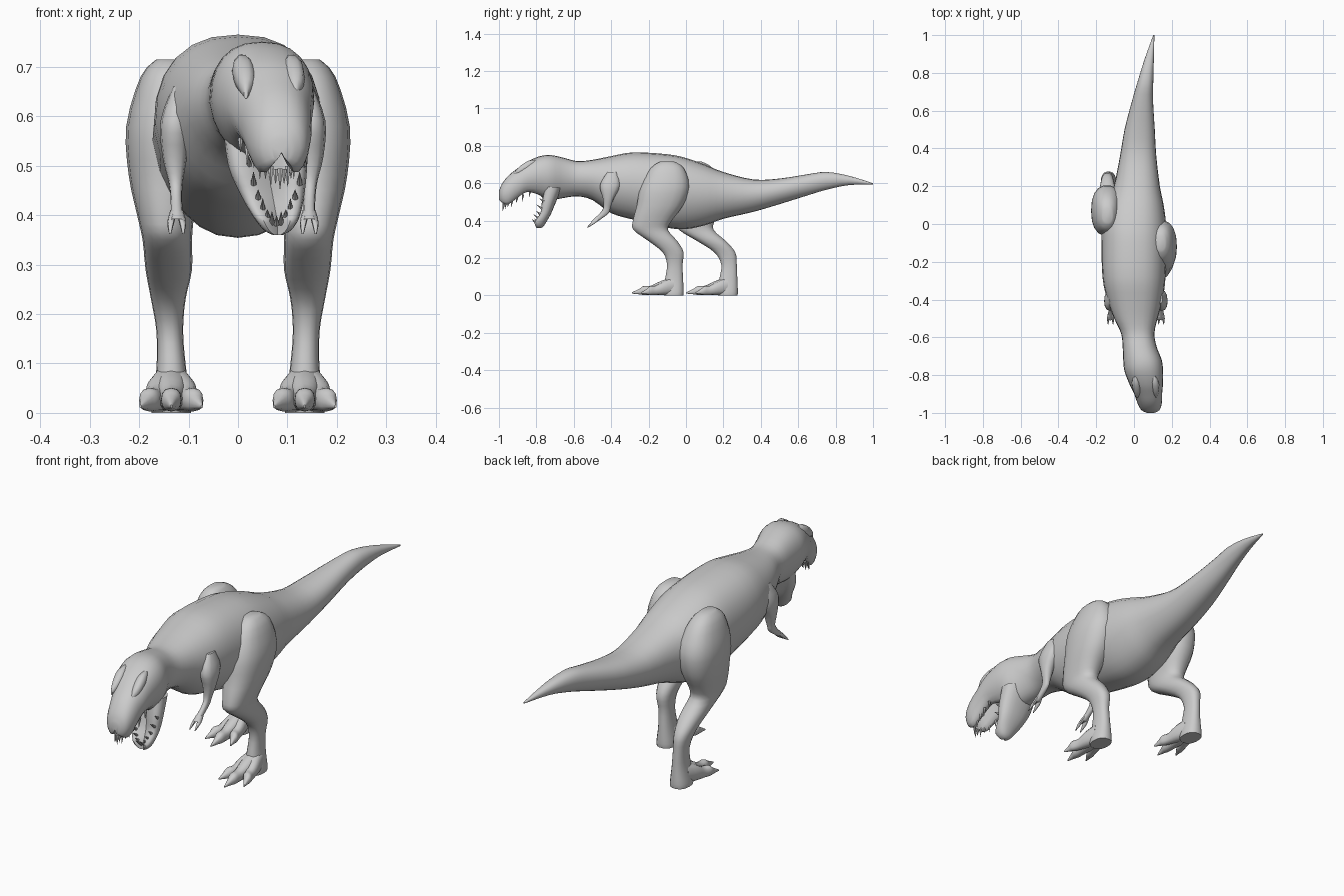
import bpy, bmesh
from math import sin, cos, pi, radians
from mathutils import Vector

if "Cube" in bpy.data.objects:
    bpy.data.objects.remove(bpy.data.objects["Cube"])


def finish(name, bm, angle=50):
    bmesh.ops.recalc_face_normals(bm, faces=bm.faces[:])
    me = bpy.data.meshes.new(name)
    bm.to_mesh(me)
    bm.free()
    ob = bpy.data.objects.new(name, me)
    bpy.context.collection.objects.link(ob)
    bpy.ops.object.select_all(action='DESELECT')
    ob.select_set(True)
    bpy.context.view_layer.objects.active = ob
    bpy.ops.object.shade_smooth_by_angle(angle=radians(angle))
    return ob


def smooth_rows(rows, steps):
    """Catmull-Rom interpolation of cross-section rows."""
    out = []
    for i in range(len(rows) - 1):
        p0, p1 = rows[max(i - 1, 0)], rows[i]
        p2, p3 = rows[i + 1], rows[min(i + 2, len(rows) - 1)]
        for k in range(steps):
            t = k / steps
            out.append([0.5 * (2 * b + (c - a) * t + (2 * a - 5 * b + 4 * c - d) * t * t
                               + (3 * b - a - 3 * c + d) * t ** 3)
                        for a, b, c, d in zip(p0, p1, p2, p3)])
    return out + [list(rows[-1])]


def loft(name, rows, axis, sides=20, power=0.85, steps=3, taper=0.0, scoop=lambda t: 0):
    """Rows are (position on axis, x centre, high edge, low edge, half width)."""
    bm = bmesh.new()
    rings = []
    for t, cx, hi, lo, hw in smooth_rows(rows, steps):
        ring = []
        for i in range(sides):
            a = 2 * pi * i / sides
            c, s = cos(a), sin(a)
            u = abs(c) ** power * (1 if c > 0 else -1)
            v = abs(s) ** power * (1 if s > 0 else -1)
            u *= 1 + taper * min(0, s)
            if s < 0:
                v *= 1 - scoop(t) * (1 - abs(c)) ** 2
            x, w = cx + hw * u, (hi + lo) / 2 + (hi - lo) / 2 * v
            ring.append(bm.verts.new((x, t, w) if axis == 'Y' else (x, w, t)))
        rings.append(ring)
    for r, q in zip(rings, rings[1:]):
        for i in range(sides):
            j = (i + 1) % sides
            bm.faces.new((r[i], r[j], q[j], q[i]))
    bm.faces.new(rings[0])
    bm.faces.new(rings[-1])
    return finish(name, bm)


def teeth(name, curve, direction, length, count):
    bm = bmesh.new()
    for i in range(count):
        t = 2 * i / (count - 1) - 1
        size = length * (1.15 if i % 2 else 0.8)
        d = Vector(direction).normalized()
        rot = d.to_track_quat('Z', 'Y').to_matrix().to_4x4()
        rot.translation = Vector(curve(t)) + d * size * 0.3
        bmesh.ops.create_cone(bm, cap_ends=True, segments=6, radius1=0.0065,
                              radius2=0.0005, depth=size, matrix=rot)
    finish(name, bm, 40)


# Head, neck, trunk and tail as one skin
loft("body", [
    (-1.0, .088, .555, .505, .02), (-.985, .087, .595, .48, .048),
    (-.95, .083, .64, .46, .064), (-.90, .075, .68, .495, .074),
    (-.85, .065, .715, .525, .088), (-.78, .052, .745, .52, .102),
    (-.72, .045, .75, .51, .102), (-.65, .03, .735, .522, .09),
    (-.58, .02, .718, .53, .088), (-.5, .01, .725, .51, .115),
    (-.4, .005, .745, .44, .147), (-.28, 0, .765, .405, .167),
    (-.1, 0, .755, .362, .172), (0, 0, .735, .355, .17),
    (.1, .005, .70, .375, .152), (.2, .015, .66, .41, .122),
    (.36, .022, .62, .447, .096), (.5, .03, .625, .488, .08),
    (.65, .045, .648, .535, .056), (.75, .06, .66, .565, .042),
    (.87, .08, .64, .59, .025), (1.0, .105, .6, .594, .003)],
    'Y', sides=24, taper=0.22, scoop=lambda y: max(0, min(.85, (-.76 - y) * 9)))

# Gaping lower jaw, hollow towards the front
loft("lower_jaw", [
    (.58, .055, -.66, -.77, .085), (.50, .06, -.695, -.785, .08),
    (.44, .07, -.72, -.79, .064), (.395, .078, -.745, -.82, .046),
    (.37, .08, -.762, -.812, .028), (.36, .08, -.775, -.8, .01)],
    'Z', scoop=lambda z: 1.1)

# Teeth and brow ridges
teeth("upper_teeth", lambda t: (.085 + .06 * t - .02 * t * t, -.975 + .14 * t * t,
                                .485 + .065 * t * t), (0, -.15, -1), .036, 15)
teeth("lower_teeth", lambda t: (.078 + .056 * t, -.8 + .035 * t * t,
                                .385 + .12 * t * t), (0, -.8, .6), .034, 13)
for side, label in ((1, "left"), (-1, "right")):
    x = .066 + side * .05
    loft("brow_" + label, [(-.92, x, .655, .635, .004), (-.89, x, .69, .645, .018),
                           (-.84, x - .006, .722, .66, .022), (-.79, x - .01, .725, .69, .005)],
         'Y', sides=10)

# Legs in mid stride: the left one is forward, the right one back
LEG = [(.715, .14, -.06, -.14, .025), (.68, .142, -.01, -.19, .055),
       (.58, .142, .02, -.245, .084), (.48, .145, -.015, -.265, .076),
       (.40, .146, -.075, -.285, .058), (.35, .143, -.095, -.282, .05),
       (.29, .14, -.045, -.2, .047), (.23, .141, -.012, -.125, .035),
       (.165, .138, -.018, -.102, .027), (.09, .135, -.015, -.112, .03),
       (.02, .135, -.012, -.12, .04), (0, .135, -.014, -.118, .04)]
for side, label, stride in ((1, "left", 0), (-1, "right", 1)):
    rows = []
    for z, x, back, front, hw in LEG:
        off = stride * (.29 - .27 * max(0, z - .18))
        rows.append((z, side * x, back + off, front + off, hw))
    loft("leg_" + label, rows, 'Z', sides=18)

    # Splayed toes with claws
    for n, (dx, length) in enumerate(((-.062, .175), (0, .225), (.062, .175))):
        y0, x0 = -.065 + .29 * stride, side * .135
        p = lambda k, top, bot, hw: (y0 - length * k, x0 + dx * k, top, bot, hw)
        loft(f"toe_{label}_{n}", [
            p(0, .10, .003, .036), p(.3, .078, .003, .032), p(.55, .052, .003, .022),
            p(.72, .05, .003, .02), p(.82, .036, .006, .013), p(1, .016, .01, .002)],
            'Y', sides=12)

    # Tiny arm with two fingers
    ax = lambda r: side * r + .01
    loft("arm_" + label, [
        (.66, ax(.13), -.37, -.42, .012), (.59, ax(.137), -.35, -.46, .03),
        (.52, ax(.138), -.385, -.445, .025), (.47, ax(.136), -.403, -.442, .015),
        (.44, ax(.135), -.413, -.46, .012), (.41, ax(.134), -.452, -.492, .012),
        (.392, ax(.134), -.478, -.51, .015)], 'Z', sides=12)
    for n, dx in enumerate((-.012, .012)):
        loft(f"finger_{label}_{n}", [
            (.41, ax(.134) + dx * .5, -.46, -.49, .007), (.385, ax(.134) + dx, -.487, -.512, .007),
            (.362, ax(.134) + dx * 1.1, -.526, -.532, .002)], 'Z', sides=8)
